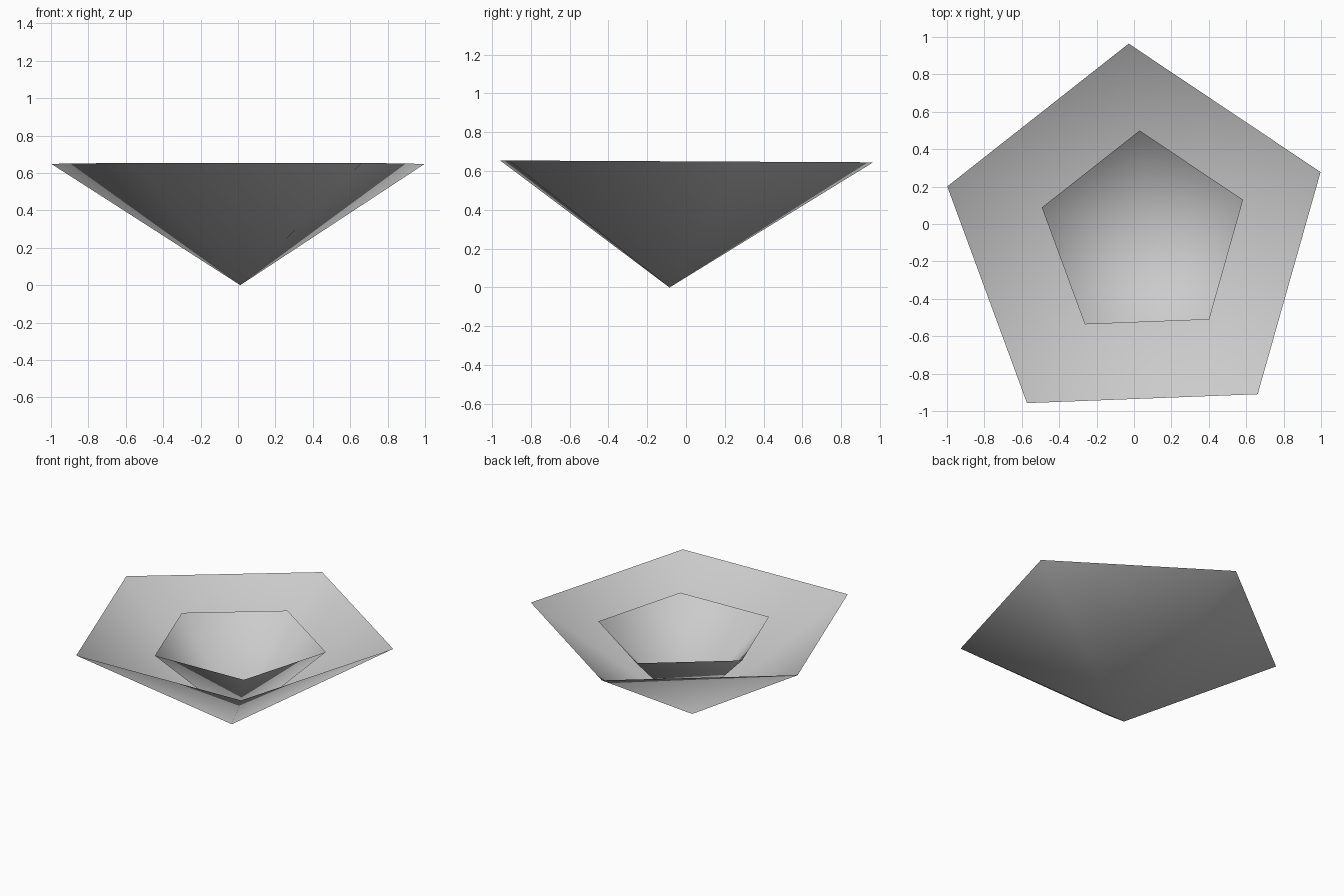
import bpy
import bmesh
from math import cos, sin, pi, radians

# Remove the default cube only
cube = bpy.data.objects.get("Cube")
if cube:
    bpy.data.objects.remove(cube, do_unlink=True)

# Single grey material
grey = bpy.data.materials.new("light_grey")
grey.use_nodes = True
colour = (0.6, 0.6, 0.6, 1)
grey.diffuse_color = colour
grey.node_tree.nodes["Principled BSDF"].inputs["Base Color"].default_value = colour

SIDES = 5
TURN = radians(20.2)   # shared rotation of both rims
TILT = -0.005          # slight fall of the rims toward the back


def open_cone(name, centre, radius, apex_z, rim_z):
    """Open five-sided cone with its tip down and smooth outward normals."""
    cx, cy = centre
    bm = bmesh.new()
    tip = bm.verts.new((cx, cy, apex_z))
    rim = []
    for i in range(SIDES):
        a = TURN + 2 * pi * i / SIDES
        dy = radius * sin(a)
        rim.append(bm.verts.new((cx + radius * cos(a), cy + dy, rim_z + TILT * dy)))
    for i in range(SIDES):
        face = bm.faces.new((tip, rim[(i + 1) % SIDES], rim[i]))
        face.smooth = True
    mesh = bpy.data.meshes.new(name)
    bm.to_mesh(mesh)
    bm.free()
    mesh.materials.append(grey)
    obj = bpy.data.objects.new(name, mesh)
    bpy.context.collection.objects.link(obj)
    return obj


# Wide outer cone and the steeper cone nested in it
open_cone("outer_cone", (0.012, -0.085), 1.05, 0.0, 0.65)
open_cone("inner_cone", (0.052, -0.066), 0.566, 0.03, 0.573)
